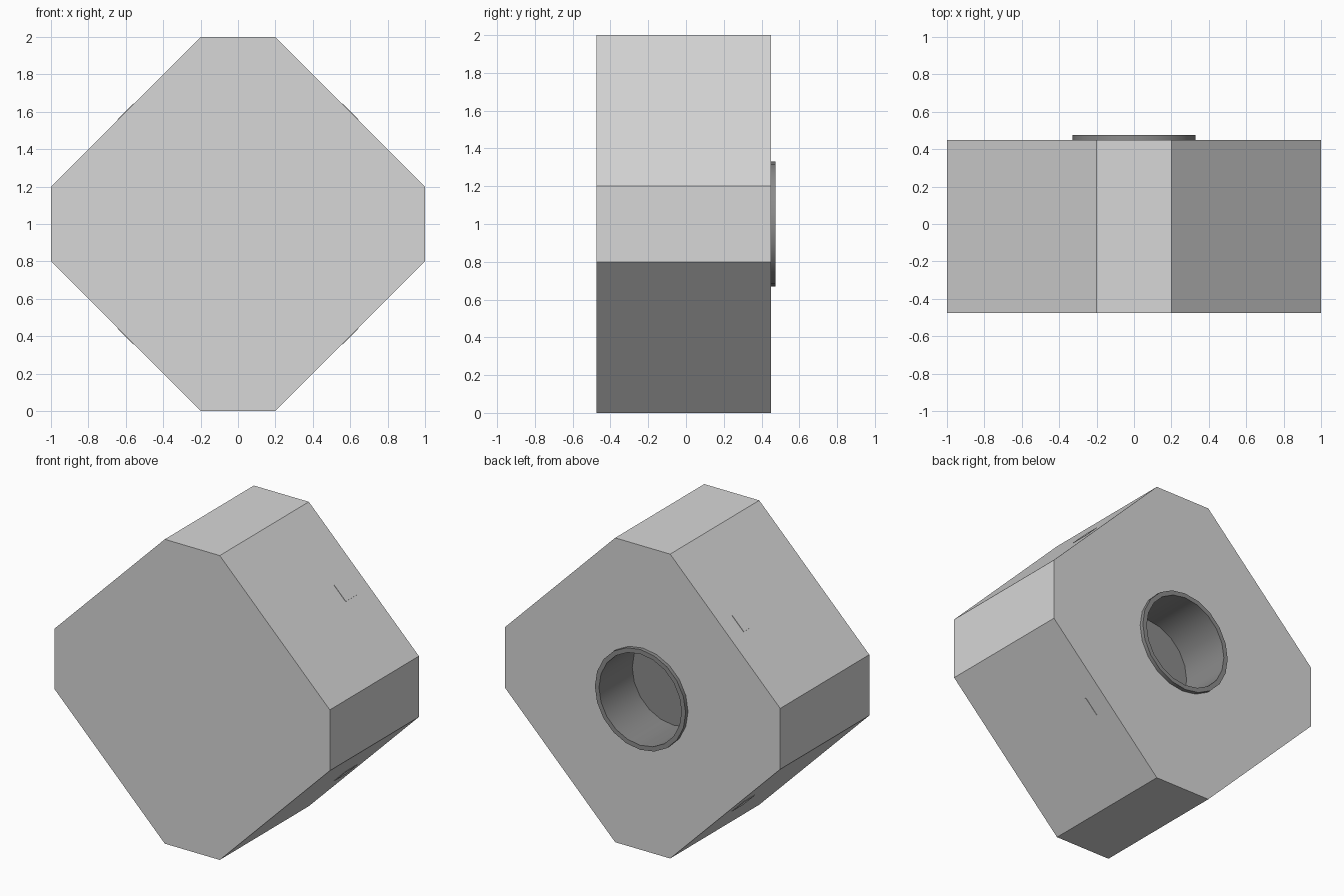
import bpy, bmesh, math
from mathutils import Matrix

if "Cube" in bpy.data.objects:
    bpy.data.objects.remove(bpy.data.objects["Cube"])

SIDES = 20
FRONT, BACK = -0.475, 0.45


def material(name, v):
    m = bpy.data.materials.new(name)
    m.diffuse_color = (v, v, v, 1)
    m.use_nodes = True
    m.node_tree.nodes["Principled BSDF"].inputs["Base Color"].default_value = m.diffuse_color
    return m


def finish(name, bm, mat):
    me = bpy.data.meshes.new(name)
    bm.to_mesh(me)
    bm.free()
    me.materials.append(mat)
    ob = bpy.data.objects.new(name, me)
    bpy.context.collection.objects.link(ob)
    return ob


def circle(bm, r, y):
    return [bm.verts.new((r * math.cos(2 * math.pi * i / SIDES), y,
                          1 + r * math.sin(2 * math.pi * i / SIDES))) for i in range(SIDES)]


def loop_edges(bm, vs):
    return [bm.edges.new((vs[i], vs[(i + 1) % len(vs)])) for i in range(len(vs))]


light = material("light_grey", 0.68)
dark = material("dark_grey", 0.26)

# Block: square on its point with clipped corners, round opening in the back
outline = [(0.2, 0), (1, 0.8), (1, 1.2), (0.2, 2), (-0.2, 2), (-1, 1.2), (-1, 0.8), (-0.2, 0)]
bm = bmesh.new()
f = [bm.verts.new((x, FRONT, z)) for x, z in outline]
b = [bm.verts.new((x, BACK, z)) for x, z in outline]
bm.faces.new(f)
edges = loop_edges(bm, b) + loop_edges(bm, circle(bm, 0.315, BACK))
bmesh.ops.triangle_fill(bm, edges=edges, use_beauty=True, normal=(0, 1, 0))
for face in bm.faces:
    face.normal_update()
    if face.calc_center_median().y > 0 and face.normal.y < 0:
        face.normal_flip()
for i in range(8):
    j = (i + 1) % 8
    bm.faces.new((f[j], f[i], b[i], b[j]))
finish("block", bm, light)

# Socket: raised rim, bore wall and floor
bm = bmesh.new()
rings = [circle(bm, r, y) for r, y in
         [(0.33, 0.449), (0.33, 0.475), (0.30, 0.475), (0.30, 0.13)]]
for lo, hi in zip(rings, rings[1:]):
    for i in range(SIDES):
        j = (i + 1) % SIDES
        bm.faces.new((lo[i], hi[i], hi[j], lo[j]))
bm.faces.new(list(reversed(rings[-1])))
socket = finish("socket", bm, dark)
bpy.context.view_layer.objects.active = socket
socket.select_set(True)
bpy.ops.object.shade_smooth_by_angle(angle=math.radians(35))

# Small, almost flush plates on the four sloping sides
bm = bmesh.new()
for k in range(4):
    a = math.pi / 4 + k * math.pi / 2
    m = (Matrix.Translation((0.6 * math.copysign(1, math.cos(a)), 0.26,
                             1 + 0.6 * math.copysign(1, math.sin(a))))
         @ Matrix.Rotation(-a, 4, 'Y') @ Matrix.Diagonal((0.006, 0.12, 0.12, 1)))
    bmesh.ops.create_cube(bm, size=1, matrix=m)
finish("side_plates", bm, light)
